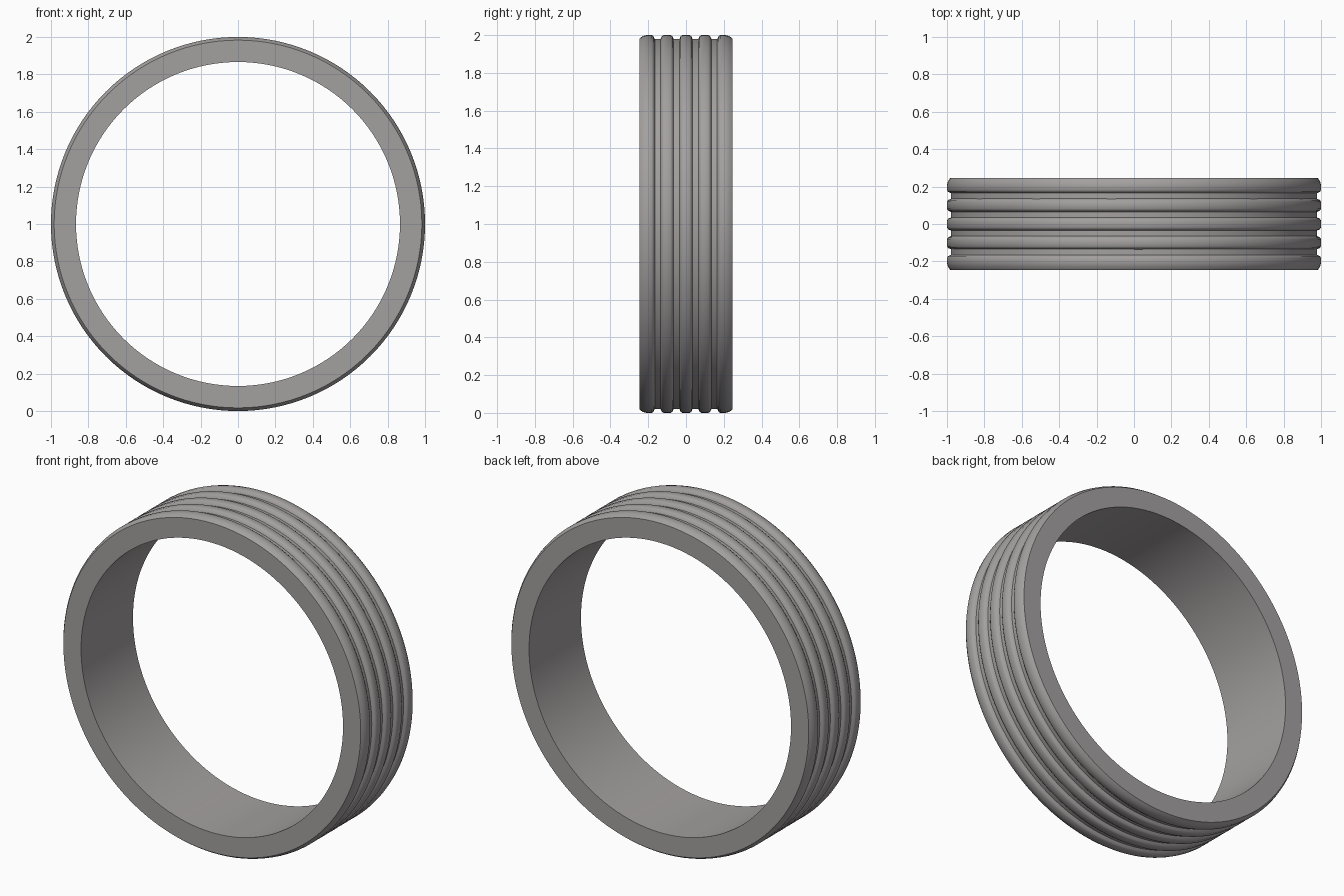
import bpy
import bmesh
import math
from mathutils import Matrix, Vector

cube = bpy.data.objects.get("Cube")
if cube:
    bpy.data.objects.remove(cube, do_unlink=True)

OUTER, INNER, HALF_WIDTH = 1.0, 0.866, 0.245
GROOVES = (-0.15, -0.05, 0.05, 0.15)
SEGMENTS = 128

# Brushed grey metal
metal = bpy.data.materials.new("warm grey metal")
metal.use_nodes = True
colour = (0.37, 0.35, 0.35, 1)
metal.diffuse_color = colour
metal.node_tree.nodes["Principled BSDF"].inputs["Base Color"].default_value = colour

# Cross-section as (radius, y): bore, rounded rims and four grooves
profile = [(INNER, -HALF_WIDTH), (0.983, -HALF_WIDTH), (0.994, -0.23), (OUTER, -0.21)]
for centre in GROOVES:
    profile += [(OUTER, centre - 0.031), (0.994, centre - 0.022),
                (0.979, centre - 0.015), (0.979, centre + 0.015),
                (0.994, centre + 0.022), (OUTER, centre + 0.031)]
profile += [(OUTER, 0.21), (0.994, 0.23), (0.983, HALF_WIDTH), (INNER, HALF_WIDTH)]

# Spin the closed cross-section about the y axis
bm = bmesh.new()
verts = [bm.verts.new((r, y, OUTER)) for r, y in profile]
edges = [bm.edges.new((v, verts[(i + 1) % len(verts)])) for i, v in enumerate(verts)]
bmesh.ops.spin(bm, geom=verts + edges, cent=Vector((0, 0, OUTER)), axis=(0, 1, 0),
               angle=math.tau, steps=SEGMENTS, use_merge=True)
bmesh.ops.remove_doubles(bm, verts=bm.verts, dist=0.0001)
bmesh.ops.recalc_face_normals(bm, faces=bm.faces)

mesh = bpy.data.meshes.new("grooved_ring")
bm.to_mesh(mesh)
bm.free()
mesh.materials.append(metal)
ring = bpy.data.objects.new("grooved_ring", mesh)
bpy.context.collection.objects.link(ring)

# Smooth round the ring, sharp at the rims and groove floors
bpy.context.view_layer.objects.active = ring
ring.select_set(True)
bpy.ops.object.shade_smooth_by_angle(angle=math.radians(35))
